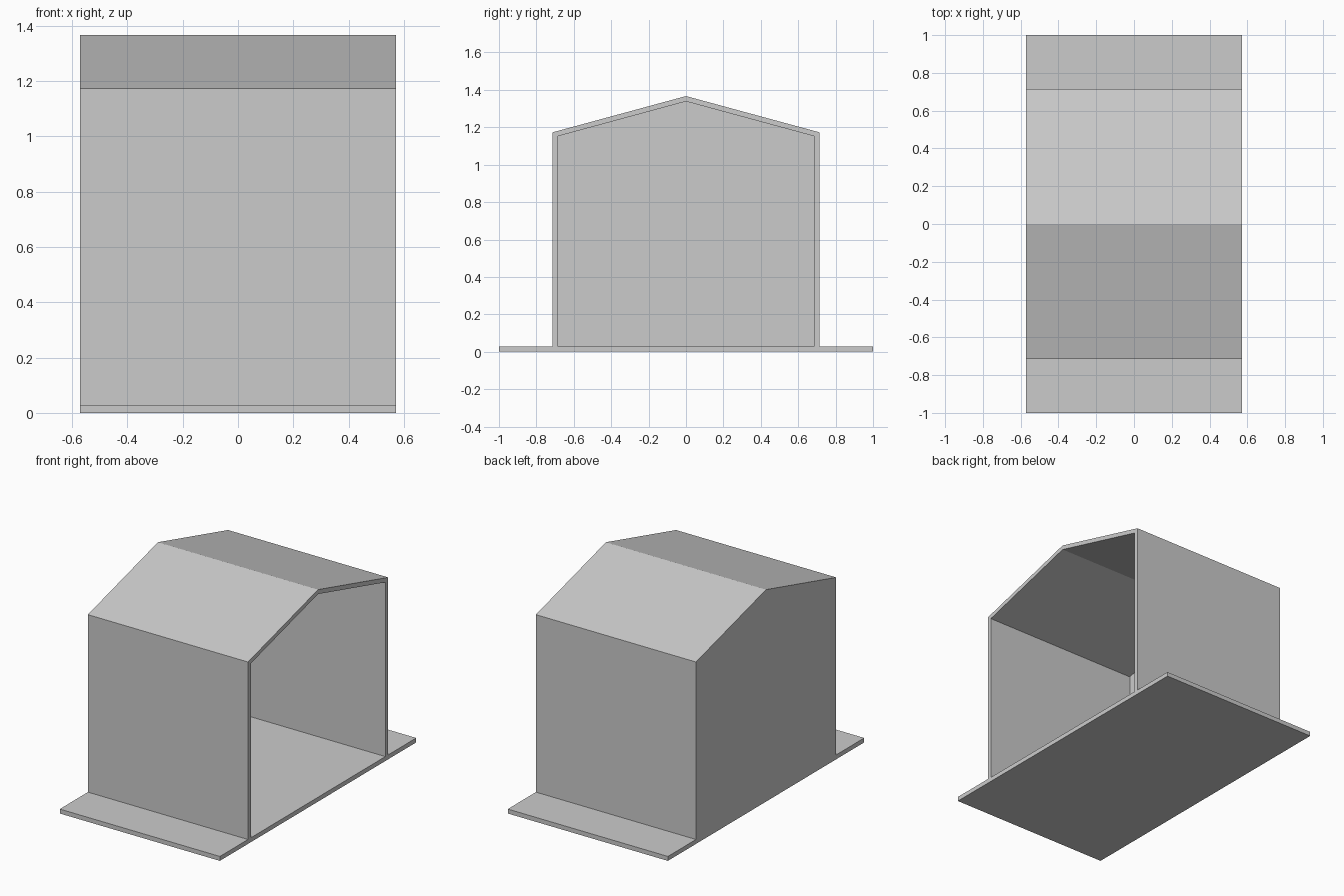
import bpy
import bmesh

HALF_LENGTH = 0.571   # along x
BASE_HALF = 1.0       # base slab along y
WALL_HALF = 0.714     # outer wall along y
EAVE, RIDGE = 1.173, 1.367
THICK = 0.0286        # slab, walls, roof and end wall

default = bpy.data.objects.get("Cube")
if default:
    bpy.data.objects.remove(default, do_unlink=True)

grey = bpy.data.materials.new("plain grey")
grey.use_nodes = True
colour = (0.6, 0.6, 0.6, 1)
grey.diffuse_color = colour
grey.node_tree.nodes["Principled BSDF"].inputs["Base Color"].default_value = colour


def extrude_profile(name, right_half, ridge, x0, x1):
    """Mirror a half profile of (y, z) points about y = 0 and extrude it along x."""
    outline = right_half + [(0, ridge)] + [(-y, z) for y, z in reversed(right_half)]
    bm = bmesh.new()
    face = bm.faces.new([bm.verts.new((x0, y, z)) for y, z in outline])
    grown = bmesh.ops.extrude_face_region(bm, geom=[face])["geom"]
    verts = [v for v in grown if isinstance(v, bmesh.types.BMVert)]
    bmesh.ops.translate(bm, vec=(x1 - x0, 0, 0), verts=verts)
    bmesh.ops.recalc_face_normals(bm, faces=bm.faces)
    mesh = bpy.data.meshes.new(name)
    bm.to_mesh(mesh)
    bm.free()
    mesh.materials.append(grey)
    obj = bpy.data.objects.new(name, mesh)
    bpy.context.collection.objects.link(obj)
    return obj


# Gabled shelter in one piece with its wider base slab
shelter = extrude_profile(
    "gabled_shelter",
    [(BASE_HALF, 0), (BASE_HALF, THICK), (WALL_HALF, THICK), (WALL_HALF, EAVE)],
    RIDGE, -HALF_LENGTH, HALF_LENGTH)

# Hollow interior, open at the +x end and closed at the -x end
inner_half = WALL_HALF - THICK
inner_ridge = RIDGE - THICK
inner_eave = inner_ridge - (RIDGE - EAVE) * inner_half / WALL_HALF
cutter = extrude_profile(
    "interior_cutter", [(inner_half, THICK), (inner_half, inner_eave)],
    inner_ridge, -HALF_LENGTH + THICK, HALF_LENGTH + 0.1)
cutter.hide_render = True

hollow = shelter.modifiers.new("hollow", "BOOLEAN")
hollow.operation = "DIFFERENCE"
hollow.solver = "EXACT"
hollow.object = cutter
bpy.context.view_layer.objects.active = shelter
bpy.ops.object.modifier_apply(modifier=hollow.name)
bpy.data.objects.remove(cutter, do_unlink=True)
